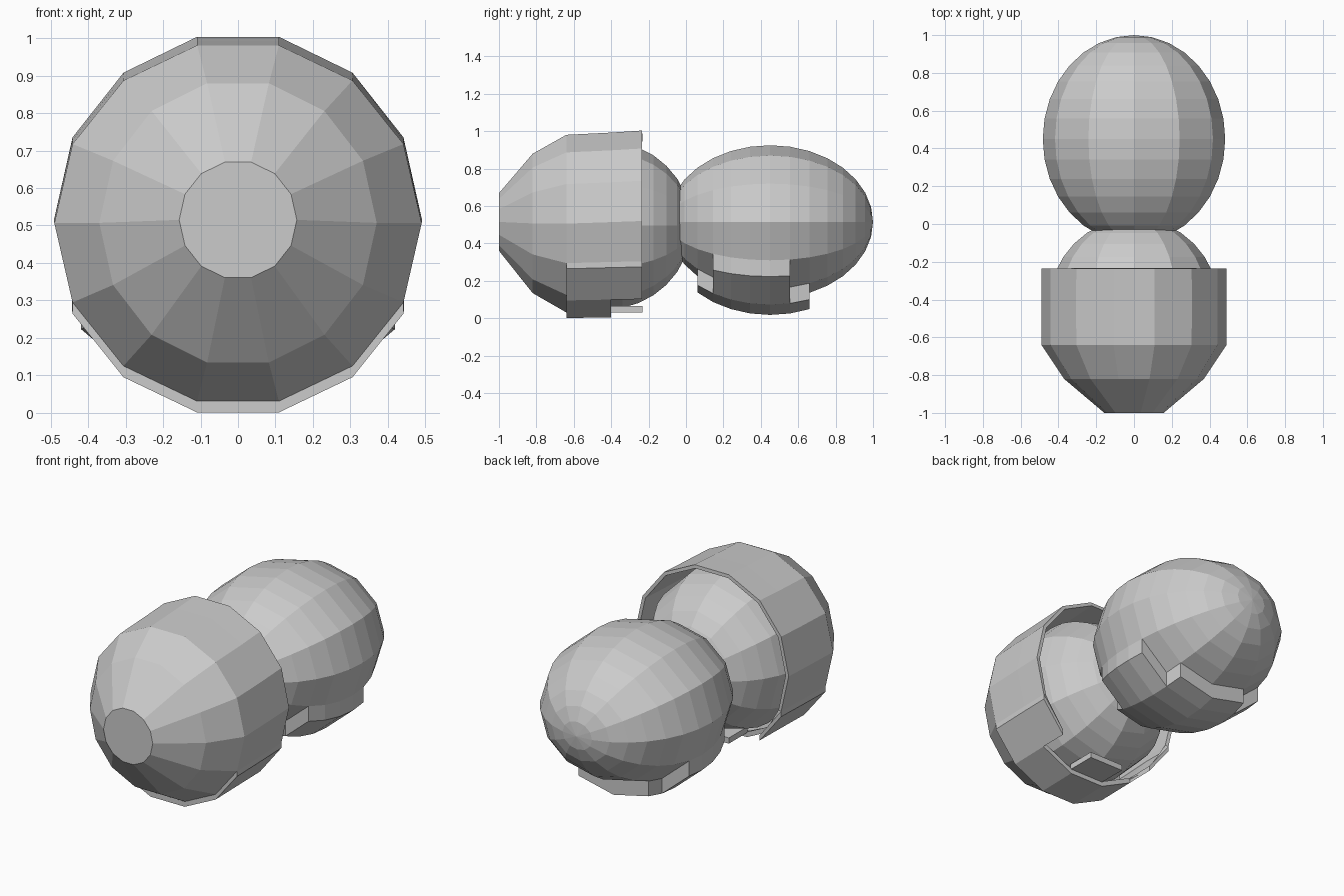
import bpy, bmesh
from math import sin, cos, pi

if "Cube" in bpy.data.objects:
    bpy.data.objects.remove(bpy.data.objects["Cube"])


def lathe(bm, rings, n):
    """Skin rings (y, radius_x, radius_z, centre_z) around the y axis; faces keyed (ring, segment)."""
    loops = [[bm.verts.new((rx * cos(2 * pi * i / n), y, zc + rz * sin(2 * pi * i / n)))
              for i in range(n)] for y, rx, rz, zc in rings]
    faces = {}
    for j in range(len(loops) - 1):
        for i in range(n):
            k = (i + 1) % n
            faces[j, i] = bm.faces.new((loops[j][i], loops[j][k], loops[j + 1][k], loops[j + 1][i]))
    return loops, faces


def drop_panel(bm, faces, depth):
    """Extrude a patch of faces straight down."""
    res = bmesh.ops.extrude_face_region(bm, geom=faces)
    verts = [g for g in res["geom"] if isinstance(g, bmesh.types.BMVert)]
    bmesh.ops.translate(bm, verts=verts, vec=(0, 0, -depth))
    old = [f for f in faces if f.is_valid]
    if old:
        bmesh.ops.delete(bm, geom=old, context='FACES')


def finish(bm, name):
    bmesh.ops.recalc_face_normals(bm, faces=bm.faces[:])
    me = bpy.data.meshes.new(name)
    bm.to_mesh(me)
    bm.free()
    ob = bpy.data.objects.new(name, me)
    bpy.context.collection.objects.link(ob)
    return ob


def ellipsoid(bm, cy, ry, rx, rz, zc, n, m):
    rings = [(cy - ry * cos(pi * j / m), rx * sin(pi * j / m), rz * sin(pi * j / m), zc)
             for j in range(1, m)]
    loops, faces = lathe(bm, rings, n)
    for loop, y in ((loops[0], cy - ry), (loops[-1], cy + ry)):
        tip = bm.verts.new((0, y, zc))
        for i in range(n):
            bm.faces.new((loop[i], loop[(i + 1) % n], tip))
    return faces


# Rear body with a stepped belly panel underneath
bm = bmesh.new()
faces = ellipsoid(bm, 0.45, 0.55, 0.483, 0.41, 0.515, 12, 16)
patch = [f for (j, i), f in faces.items()
         if (i in (7, 10) and 4 <= j <= 7) or (i in (8, 9) and 3 <= j <= 8)]
drop_panel(bm, patch, 0.087)
finish(bm, "rear_body")

# Ball inside the front shell
bm = bmesh.new()
ellipsoid(bm, -0.43, 0.46, 0.45, 0.45, 0.497, 12, 16)
finish(bm, "inner_ball")

# Front shell, open at the back, with a raised lower panel and a notch
bm = bmesh.new()
rings = [(-1.0, 0.157, 0.158, 0.515), (-0.82, 0.37, 0.382, 0.507),
         (-0.64, 0.49, 0.487, 0.506), (-0.40, 0.491, 0.491, 0.514),
         (-0.235, 0.49, 0.496, 0.52)]
loops, faces = lathe(bm, rings, 14)
bm.faces.new(loops[0])
patch = [faces[2, i] for i in range(8, 13)] + [faces[3, 8], faces[3, 12]]
bmesh.ops.delete(bm, geom=[faces[3, i] for i in (9, 10, 11)], context='FACES_ONLY')
drop_panel(bm, patch, 0.03)
loose = [e for e in bm.edges if not e.link_faces]
bmesh.ops.delete(bm, geom=loose, context='EDGES')
shell = finish(bm, "front_shell")
mod = shell.modifiers.new("wall", 'SOLIDIFY')
mod.thickness = 0.02
mod.offset = -1

# Small tab in the notch
bm = bmesh.new()
bmesh.ops.create_cube(bm, size=1)
bmesh.ops.scale(bm, verts=bm.verts[:], vec=(0.22, 0.17, 0.033))
bmesh.ops.translate(bm, verts=bm.verts[:], vec=(0, -0.318, 0.048))
finish(bm, "lower_tab")
